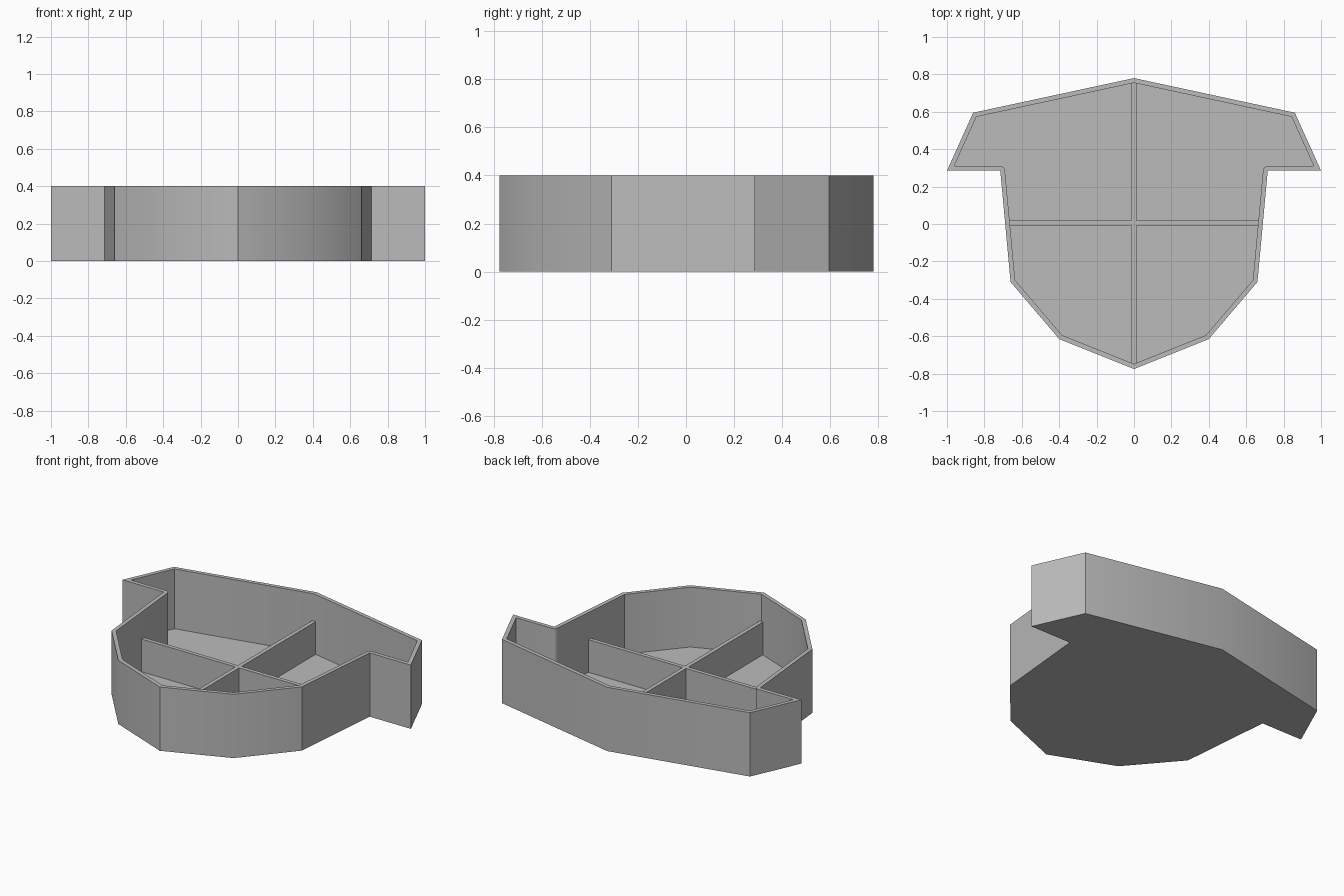
import bpy, bmesh, math
from mathutils import Vector

cube = bpy.data.objects.get("Cube")
if cube:
    bpy.data.objects.remove(cube, do_unlink=True)

HEIGHT, WALL, FLOOR, DIVIDER_TOP = 0.4, 0.025, 0.025, 0.23

grey = bpy.data.materials.new("plain grey")
grey.use_nodes = True
colour = (0.5, 0.5, 0.5, 1)
grey.diffuse_color = colour
grey.node_tree.nodes["Principled BSDF"].inputs["Base Color"].default_value = colour


def finish(bm, name):
    bmesh.ops.recalc_face_normals(bm, faces=bm.faces)
    mesh = bpy.data.meshes.new(name)
    bm.to_mesh(mesh)
    bm.free()
    mesh.materials.append(grey)
    obj = bpy.data.objects.new(name, mesh)
    bpy.context.collection.objects.link(obj)
    bpy.ops.object.select_all(action="DESELECT")
    obj.select_set(True)
    bpy.context.view_layer.objects.active = obj
    bpy.ops.object.shade_smooth_by_angle(angle=math.radians(30))
    return obj


def inset(points, d):
    """Offset a counter-clockwise outline inward, rounding the notch corners."""
    result = []
    for i, p in enumerate(points):
        a = (p - points[i - 1]).normalized()
        b = (points[(i + 1) % len(points)] - p).normalized()
        na, nb = Vector((-a.y, a.x)), Vector((-b.y, b.x))
        if a.cross(b) < 0:
            result += [p + d * na.slerp(nb, t / 4) for t in range(5)]
        else:
            result.append(p + (na + nb) * d / (1 + na.dot(nb)))
    return result


def ring(bm, points, z):
    return [bm.verts.new((p.x, p.y, z)) for p in points]


def walls(bm, low, high):
    for i in range(len(low)):
        bm.faces.new((low[i - 1], low[i], high[i], high[i - 1]))


# Tray: mirrored half outline, hollowed to leave a thin wall and floor
half = [(0.4, -0.615), (0.66, -0.31), (0.715, 0.285), (1, 0.285), (0.86, 0.595)]
outline = [Vector((0, -0.775))] + [Vector(p) for p in half]
outline += [Vector((0, 0.78))] + [Vector((-x, y)) for x, y in reversed(half)]
inner = inset(outline, WALL)

bm = bmesh.new()
outer_low, outer_high = ring(bm, outline, 0), ring(bm, outline, HEIGHT)
inner_low, inner_high = ring(bm, inner, FLOOR), ring(bm, inner, HEIGHT)
walls(bm, outer_low, outer_high)
walls(bm, inner_low, inner_high)
bm.faces.new(outer_low)
bm.faces.new(inner_low)
rim = [bm.edges.get((loop[i - 1], loop[i]))
       for loop in (outer_high, inner_high) for i in range(len(loop))]
bmesh.ops.triangle_fill(bm, edges=rim, use_beauty=True, normal=(0, 0, 1))
finish(bm, "tray")

# Dividers: one cross whose ends sink into the wall
t, side, front, back, mid = 0.0125, 0.672, -0.757, 0.765, 0.005
cross = [Vector(p) for p in (
    (-t, front), (t, front), (t, mid - t), (side, mid - t), (side, mid + t), (t, mid + t),
    (t, back), (-t, back), (-t, mid + t), (-side, mid + t), (-side, mid - t), (-t, mid - t))]
bm = bmesh.new()
low, high = ring(bm, cross, FLOOR / 2), ring(bm, cross, DIVIDER_TOP)
walls(bm, low, high)
bm.faces.new(low)
bm.faces.new(high)
finish(bm, "cross_divider")
